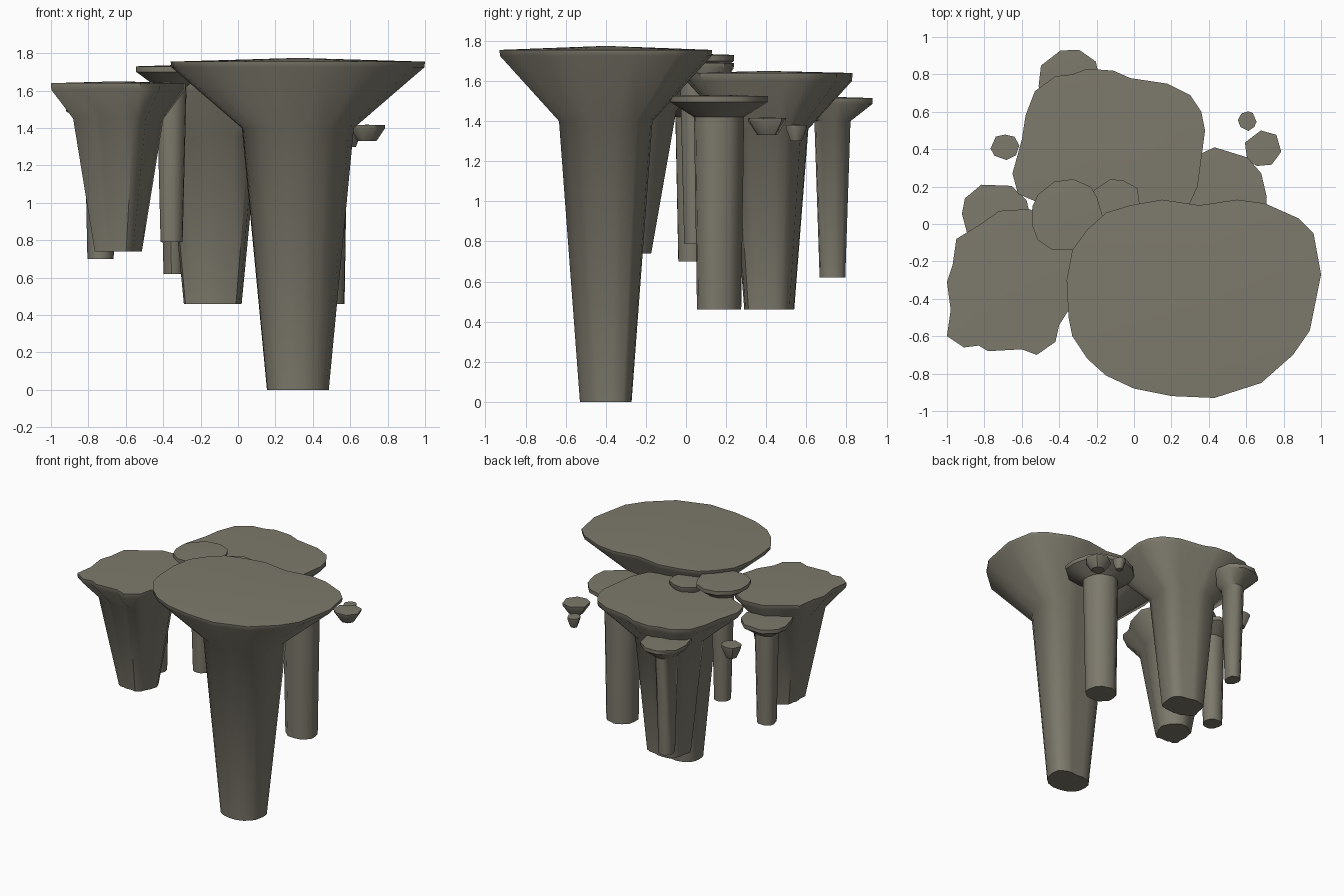
import bpy
import bmesh
import math
import random

random.seed(4)

cube = bpy.data.objects.get("Cube")
if cube:
    bpy.data.objects.remove(cube, do_unlink=True)

# One weathered stone colour for everything
stone_colour = (0.205, 0.192, 0.150, 1.0)
stone = bpy.data.materials.new("grey_brown_stone")
stone.use_nodes = True
stone.diffuse_color = stone_colour
shader = next(n for n in stone.node_tree.nodes if n.type == "BSDF_PRINCIPLED")
shader.inputs["Base Color"].default_value = stone_colour
shader.inputs["Roughness"].default_value = 0.9


def irregular_outline(cx, cy, half_x, half_y, sides):
    """Wobbly rounded polygon fitted to the given half sizes."""
    points = []
    for i in range(sides):
        angle = math.tau * (i + random.uniform(-0.2, 0.2)) / sides
        radius = random.uniform(0.93, 1.04)
        points.append((radius * math.cos(angle), radius * math.sin(angle)))
    low_x, high_x = min(p[0] for p in points), max(p[0] for p in points)
    low_y, high_y = min(p[1] for p in points), max(p[1] for p in points)
    return [(cx + half_x * (2 * (x - low_x) / (high_x - low_x) - 1),
             cy + half_y * (2 * (y - low_y) / (high_y - low_y) - 1))
            for x, y in points]


def hundredths(points):
    return [(x / 100, y / 100) for x, y in points]


def build_pillar(name, outline, profile, dome):
    """Stack scaled copies of the outline; profile is (height, scale) from the top."""
    xs, ys = [p[0] for p in outline], [p[1] for p in outline]
    cx, cy = (min(xs) + max(xs)) / 2, (min(ys) + max(ys)) / 2
    bm = bmesh.new()
    rings = [[bm.verts.new((cx + (x - cx) * scale, cy + (y - cy) * scale, z))
              for x, y in outline] for z, scale in profile]
    count = len(outline)
    for upper, lower in zip(rings, rings[1:]):
        for i in range(count):
            j = (i + 1) % count
            bm.faces.new((upper[i], lower[i], lower[j], upper[j]))
    # slightly domed cap and flat underside
    crown = bm.verts.new((cx, cy, profile[0][0] + dome))
    for i in range(count):
        bm.faces.new((crown, rings[0][i], rings[0][(i + 1) % count]))
    bm.faces.new(rings[-1][::-1])
    bmesh.ops.recalc_face_normals(bm, faces=bm.faces[:])

    mesh = bpy.data.meshes.new(name)
    bm.to_mesh(mesh)
    bm.free()
    mesh.materials.append(stone)
    obj = bpy.data.objects.new(name, mesh)
    bpy.context.collection.objects.link(obj)
    bpy.ops.object.select_all(action="DESELECT")
    obj.select_set(True)
    bpy.context.view_layer.objects.active = obj
    bpy.ops.object.shade_smooth_by_angle(angle=math.radians(46))
    return obj


def column_profile(top, rim, neck, neck_scale, base, base_scale):
    return [(top, 1), (top - rim, 0.995), (neck, neck_scale), (base, base_scale)]


# Outlines of the three large caps, anticlockwise
main_cap = hundredths([
    (100, -27), (96, -5), (88, 3), (70, 11), (55, 13), (35, 10), (15, 13),
    (-2, 10), (-15, 6), (-25, -3), (-33, -14), (-36, -30), (-35, -50),
    (-33, -60), (-25, -72), (-15, -81), (0, -88), (20, -92), (43, -93),
    (68, -85), (85, -70), (94, -57)])
side_cap = hundredths([
    (-56, 8), (-72, 7), (-82, 0), (-95, -8), (-97, -22), (-100, -31),
    (-98, -46), (-100, -60), (-91, -66), (-83, -65), (-78, -68), (-60, -67),
    (-52, -70), (-42, -63), (-40, -54), (-33, -43), (-28, -25), (-35, -9),
    (-45, 2)])
rear_cap = hundredths([
    (38, 50), (36, 60), (30, 69), (18, 75), (-2, 78), (-11, 82), (-25, 83),
    (-33, 80), (-42, 79), (-53, 71), (-58, 58), (-60, 45), (-65, 27),
    (-62, 16), (-50, 11), (-35, 3), (-15, 0), (10, 2), (28, 7), (34, 20)])

# Large pillars
build_pillar("main_pillar", main_cap,
             column_profile(1.755, 0.03, 1.4, 0.44, 0, 0.243), 0.02)
build_pillar("side_pillar", side_cap,
             column_profile(1.64, 0.035, 1.45, 0.67, 0.74, 0.35), 0.01)
build_pillar("rear_pillar", rear_cap,
             column_profile(1.64, 0.04, 1.36, 0.47, 0.46, 0.3), 0.01)

# Slim pillars: cap centre, half sizes, sides, then the profile
slim_pillars = {
    "right_pillar": ((0.455, 0.165, 0.255, 0.245, 12),
                     (1.525, 0.03, 1.42, 0.51, 0.46, 0.45)),
    "back_pillar": ((-0.345, 0.73, 0.165, 0.2, 10),
                    (1.515, 0.03, 1.4, 0.45, 0.62, 0.32)),
    "middle_pillar": ((-0.355, 0.05, 0.19, 0.19, 13),
                      (1.73, 0.03, 1.62, 0.42, 0.79, 0.31)),
    "left_pillar": ((-0.735, 0.03, 0.185, 0.18, 10),
                    (1.52, 0.03, 1.42, 0.46, 0.7, 0.38)),
}
for name, (cap, heights) in slim_pillars.items():
    build_pillar(name, irregular_outline(*cap), column_profile(*heights), 0.006)

# Small floating stones: cap, top height, depth
floating_stones = {
    "middle_stone": ((-0.1, 0.11, 0.13, 0.13, 10), 1.69, 0.13),
    "right_stone": ((0.69, 0.405, 0.097, 0.095, 7), 1.415, 0.085),
    "right_pebble": ((0.605, 0.55, 0.05, 0.053, 8), 1.38, 0.08),
    "left_stone": ((-0.69, 0.41, 0.077, 0.068, 8), 1.45, 0.1),
}
for name, (cap, top, depth) in floating_stones.items():
    build_pillar(name, irregular_outline(*cap),
                 [(top, 1), (top - depth * 0.2, 0.98), (top - depth, 0.52)], 0.003)
